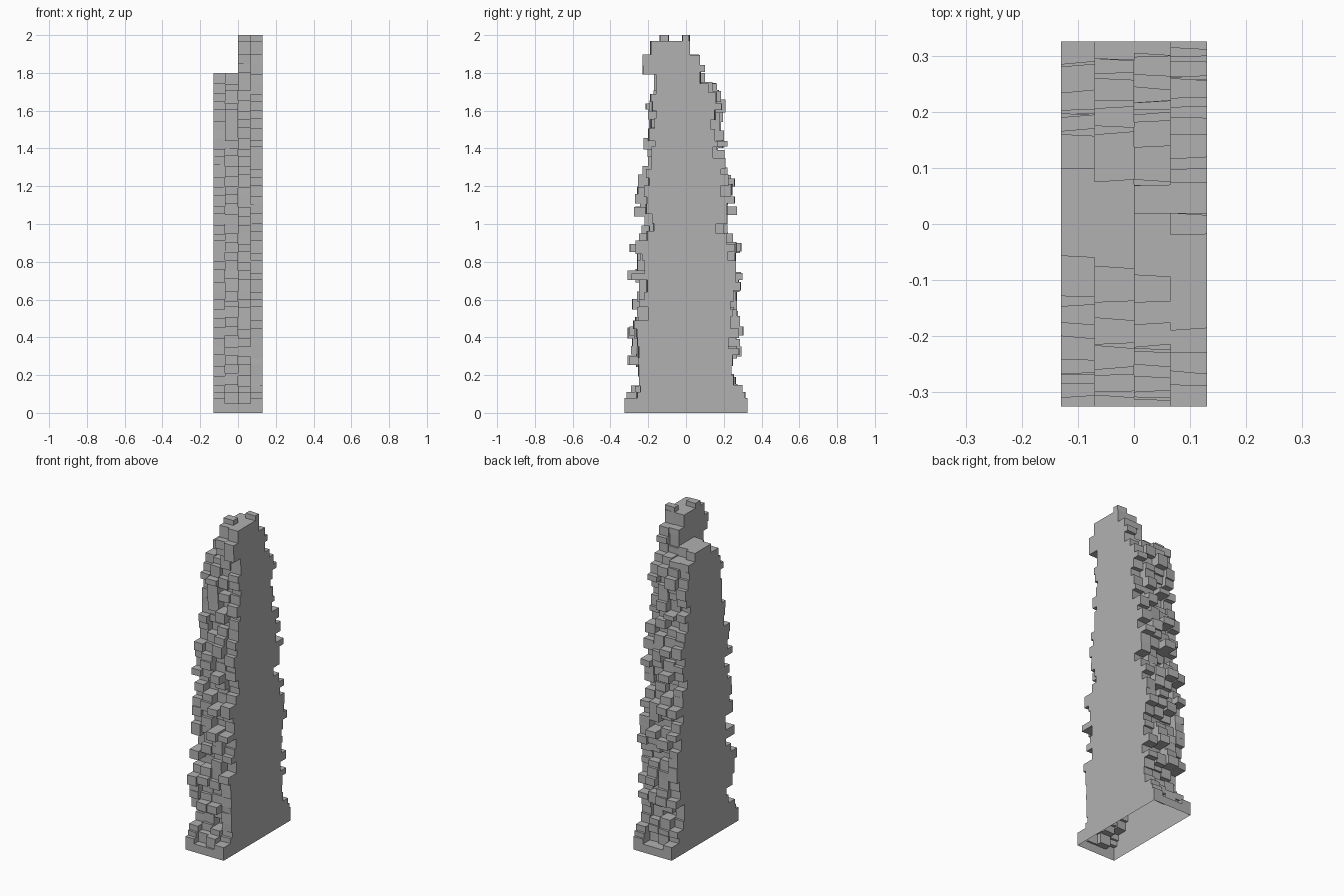
import bpy, bmesh, random
from mathutils import Vector

if "Cube" in bpy.data.objects:
    bpy.data.objects.remove(bpy.data.objects["Cube"])

random.seed(4)

# Outer silhouette of the ragged stone edges, one value per 0.05 course (hundredths)
FRONT = [32.5, 31.5, 29, 25, 25.5, 31, 29, 28.5, 31, 28, 26, 28.5, 26, 25, 31, 26, 26,
         30, 25, 23.5, 22, 27.5, 27, 26, 25.5, 23, 20, 20.5, 22.5, 20, 19.5, 20, 21.5,
         19, 18, 18, 23, 23, 19, 14]
BACK = [32.5, 31.5, 30, 26.5, 24, 25, 29.5, 28.5, 30.5, 28.5, 27.5, 27, 27, 29, 30, 26.5,
        26.5, 29.5, 25, 22, 22, 27, 26, 24.5, 26, 22, 21, 20.5, 22, 20, 18.5, 19.5, 21,
        18.5, 17, 16.5, 9, 9.5, 7, 2]

# Stone columns: x range, course count, (front, back) overrides near the top
COLUMNS = [
    (-0.13, -0.07, 36, {34: (13, 16), 35: (6, 10)}),
    (-0.07, 0.00, 36, {34: (14, 16.5), 35: (8, 8)}),
    (0.00, 0.065, 40, {34: (17, 14), 35: (17, 8), 36: (21, 7), 37: (22, 7),
                       38: (18, 2), 39: (14, -9)}),
    (0.065, 0.13, 40, {34: (16, 12), 35: (16, 8), 36: (23, 10), 37: (23, 7.5),
                       38: (19, 2), 39: (2, 2)}),
]

# For each course pick the column whose stone reaches the silhouette
LEAD_F = [random.randrange(4) for _ in FRONT]
LEAD_B = [random.randrange(4) for _ in BACK]


def stones(ci, n, over, env, lead, side):
    """Stones up one edge of a column: (z0, z1, y at x0, y at x1)."""
    out, z, sign = [], 0.0, (-1, 1)[side]
    for k in range(n):
        top = 0.05 * (k + 1)
        if k < n - 1:
            top += random.uniform(-0.012, 0.012)
        if k == 0:
            top = 0.08 if ci in (0, 3) else 0.05
        elif k == 1:
            top = max(top, 0.11)
        elif k == 38:
            top = 1.97
        if k in over:
            y = over[k][side] / 100
        else:
            y = env[k] / 100
            if k and lead[k] != ci:
                y -= random.uniform(0.005, 0.065)
        skew = random.uniform(-0.006, 0.006) if k else 0.0
        a, b = y - max(0, skew), y + min(0, skew)
        out.append((z, top, sign * a, sign * b))
        z = top
    return out


def at(course, z, end):
    """Stone edge position at height z on one end of the column."""
    for z0, z1, a, b in course:
        if z0 <= z < z1:
            return (a, b)[end]
    return None


bm = bmesh.new()


def face(pts, normal):
    """Flat face turned to look along the given direction."""
    f = bm.faces.new([bm.verts.new(p) for p in pts])
    f.normal_update()
    if f.normal.dot(Vector(normal)) < 0:
        f.normal_flip()


def side_rect(x, y0, y1, z0, z1, nx):
    if y1 - y0 > 1e-5:
        face([(x, y0, z0), (x, y1, z0), (x, y1, z1), (x, y0, z1)], (nx, 0, 0))


built = []
for ci, (x0, x1, n, over) in enumerate(COLUMNS):
    pair = (stones(ci, n, over, FRONT, LEAD_F, 0), stones(ci, n, over, BACK, LEAD_B, 1))
    built.append(pair)
    for sign, course in zip((-1, 1), pair):
        for k, (z0, z1, a, b) in enumerate(course):
            # Outer stone face
            face([(x0, a, z0), (x1, b, z0), (x1, b, z1), (x0, a, z1)], (0, sign, 0))
            # Ledge to the next stone, split where the slants cross
            if k + 1 < n:
                c, d = course[k + 1][2:]
                p, q = sign * (a - c), sign * (b - d)
                if p * q < 0:
                    t = p / (p - q)
                    m = (x0 + (x1 - x0) * t, a + (b - a) * t, z1)
                    face([(x0, a, z1), m, (x0, c, z1)], (0, 0, p))
                    face([(x1, b, z1), m, (x1, d, z1)], (0, 0, q))
                else:
                    face([(x0, a, z1), (x1, b, z1), (x1, d, z1), (x0, c, z1)], (0, 0, p + q))
    # Column top
    f, b = pair[0][-1], pair[1][-1]
    face([(x0, f[2], f[1]), (x1, f[3], f[1]), (x1, b[3], f[1]), (x0, b[2], f[1])], (0, 0, 1))

# Big flat cut faces at both ends
for ci, end, x, nx in ((0, 0, -0.13, -1), (3, 1, 0.13, 1)):
    loops = [[(x, s[2 + end], z) for s in c for z in s[:2]] for c in built[ci]]
    face(loops[1] + loops[0][::-1], (nx, 0, 0))

# Exposed stone sides between neighbouring columns
for ci in range(3):
    L, R, x = built[ci], built[ci + 1], COLUMNS[ci][1]
    for i, sign in enumerate((-1, 1)):
        lim = 1.97 if ci == 2 else 1.8
        zs = sorted({z for s in L[i] + R[i] for z in s[:2] if z < lim - 1e-4} | {lim})
        for z0, z1 in zip(zs, zs[1:]):
            m = (z0 + z1) / 2
            a, b = at(L[i], m, 1), at(R[i], m, 0)
            nx = 1 if sign * (a - b) > 0 else -1
            side_rect(x, min(a, b), max(a, b), z0, z1, nx)

# Upper right half rises above the left half: its bare inner side
f, b = [[(0.0, at(c, 1.801, 0), 1.8)] + [(0.0, s[2], z) for s in c for z in s[:2] if z > 1.8]
        for c in built[2]]
face(b + f[::-1], (-1, 0, 0))

# Facing sides of the two crowning stones
for ci, x, end, nx in ((2, 0.065, 1, 1), (3, 0.065, 0, -1)):
    side_rect(x, built[ci][0][-1][2 + end], built[ci][1][-1][2 + end], 1.97, 2.0, nx)

bmesh.ops.remove_doubles(bm, verts=bm.verts, dist=1e-5)
mesh = bpy.data.meshes.new("broken_stone_wall_end")
bm.to_mesh(mesh)
bm.free()
wall = bpy.data.objects.new("broken_stone_wall_end", mesh)
bpy.context.collection.objects.link(wall)

# Dark grey stone
stone = bpy.data.materials.new("grey_stone")
stone.diffuse_color = (0.44, 0.44, 0.44, 1)
stone.use_nodes = True
stone.node_tree.nodes["Principled BSDF"].inputs["Base Color"].default_value = stone.diffuse_color
mesh.materials.append(stone)
